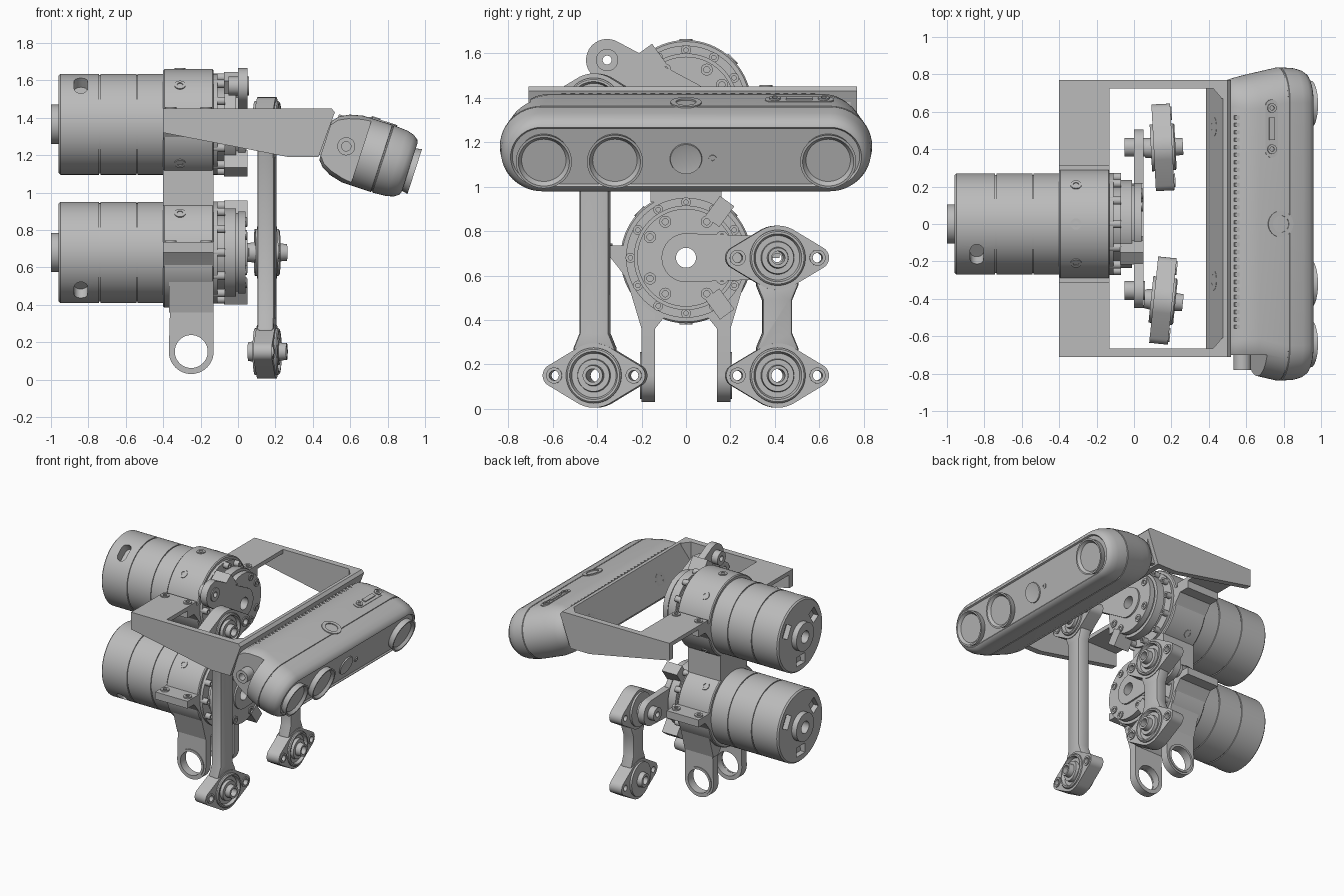
import bpy, bmesh, math
from math import pi, cos, sin, radians
from mathutils import Matrix, Vector
from mathutils.geometry import convex_hull_2d

if "Cube" in bpy.data.objects:
    bpy.data.objects.remove(bpy.data.objects["Cube"])

GREY = (0.5, 0.5, 0.5, 1)
mat = bpy.data.materials.new("machined grey")
mat.use_nodes = True
mat.diffuse_color = GREY
mat.node_tree.nodes["Principled BSDF"].inputs["Base Color"].default_value = GREY
I = Matrix.Identity(4)


def shade(mesh):
    for p in mesh.polygons:
        p.use_smooth = True
    mesh.set_sharp_from_angle(angle=radians(32))


def finish(name, bm, m=I):
    bmesh.ops.remove_doubles(bm, verts=bm.verts, dist=1e-5)
    bmesh.ops.recalc_face_normals(bm, faces=bm.faces)
    bm.transform(m)
    mesh = bpy.data.meshes.new(name)
    bm.to_mesh(mesh)
    bm.free()
    mesh.materials.append(mat)
    shade(mesh)
    ob = bpy.data.objects.new(name, mesh)
    bpy.context.collection.objects.link(ob)
    return ob


def apply_modifier(ob, kind, **settings):
    mod = ob.modifiers.new(kind, kind)
    for key, value in settings.items():
        setattr(mod, key, value)
    bpy.context.view_layer.update()
    graph = bpy.context.evaluated_depsgraph_get()
    mesh = bpy.data.meshes.new_from_object(ob.evaluated_get(graph))
    ob.modifiers.clear()
    ob.data = mesh
    shade(mesh)


def bevel(ob, width):
    apply_modifier(ob, "BEVEL", width=width, segments=2, limit_method="ANGLE")


def cut(ob, cutter):
    cutter.hide_render = True
    apply_modifier(ob, "BOOLEAN", object=cutter, operation="DIFFERENCE", solver="EXACT")
    bpy.data.objects.remove(cutter)


def circle(a, b, r, n=40):
    return [(a + r * cos(2 * pi * i / n), b + r * sin(2 * pi * i / n)) for i in range(n)]


def hull(*circles):
    pts = [p for c in circles for p in circle(*c)]
    return [pts[i] for i in convex_hull_2d([Vector(p) for p in pts])]


def rect(a0, a1, b0, b1):
    return [(a0, b0), (a1, b0), (a1, b1), (a0, b1)]


def prism(name, outline, lo, hi, axis="x", m=I, holes=()):
    """Extrude an outline along an axis, with optional round holes."""
    place = {"x": lambda a, b, h: (h, a, b), "y": lambda a, b, h: (a, h, b),
             "z": lambda a, b, h: (a, b, h)}[axis]
    bm = bmesh.new()
    low, top = [[bm.verts.new(place(a, b, h)) for a, b in outline] for h in (lo, hi)]
    bm.faces.new(low)
    bm.faces.new(top)
    for i in range(len(low)):
        bm.faces.new((low[i - 1], low[i], top[i], top[i - 1]))
    ob = finish(name, bm, m)
    for a, b, r in holes:
        cut(ob, prism("cutter", circle(a, b, r), lo - 0.1, hi + 0.1, axis, m))
    return ob


def lathe(name, profile, m=I, n=64):
    """Revolve a closed (x, radius) loop about the x axis."""
    bm = bmesh.new()
    vs = [bm.verts.new((x, 0, r)) for x, r in profile]
    edges = [bm.edges.new((vs[i - 1], vs[i])) for i in range(len(vs))]
    bmesh.ops.spin(bm, geom=vs + edges, cent=(0, 0, 0), axis=(1, 0, 0), angle=2 * pi, steps=n)
    return finish(name, bm, m)


def tube(name, x0, x1, r, inner, m=I, n=24):
    return lathe(name, [(x0, inner), (x0, r), (x1, r), (x1, inner)], m, n)


def at(x, y, z):
    return Matrix.Translation((x, y, z))


def groove(x):
    return [(x - .004, .27), (x - .004, .263), (x + .004, .263), (x + .004, .27)]


# Two motors with housings, output discs and cranks
LOW, HIGH = 0.68, 1.365
MOTOR = ([(-1, .045), (-1, .105), (-.96, .105), (-.96, .26), (-.95, .27)] + groove(-.74) + groove(-.54) +
         [(-.4, .27), (-.4, .288), (-.393, .295), (-.137, .295), (-.13, .288), (-.13, .27), (-.11, .27),
          (-.11, .2), (-.075, .2), (-.075, .235), (-.012, .235), (-.012, .21), (0, .21), (0, .22),
          (.04, .22), (.04, .1), (.046, .1), (.046, .045)])
for label, zc, crank_angle, slot_angle in (("lower", LOW, 0, 230), ("upper", HIGH, 150, 128)):
    c = at(0, 0, zc)
    body = lathe(label + "_motor", MOTOR, c, 96)
    # Cooling slot in the side and vents in the rear face
    turn = c @ Matrix.Rotation(radians(slot_angle), 4, "X")
    cut(body, prism("cutter", hull((-.84, -.03, .036), (-.84, .03, .036)), .2, .4, "z",
                    c @ Matrix.Rotation(radians(slot_angle - 90), 4, "X")))
    for k in range(3):
        cut(body, prism("cutter", rect(.15, .22, -.05, .05), -1.1, -.92, "x",
                        c @ Matrix.Rotation(k * 2 * pi / 3 + .5, 4, "X")))
    # Radial screws round the housing
    for k in range(8):
        spin = c @ Matrix.Rotation(k * pi / 4, 4, "X") @ at(-.31, 0, 0)
        tube(label + "_housing_screw", .288, .3, .03, .015, spin @ Matrix.Rotation(-pi / 2, 4, "Y"))
    # Bolt circles on the output disc
    for k in range(12):
        a = k * pi / 6
        tube(label + "_ring_bolt", -.13, -.07, .022, .01, c @ at(0, .25 * cos(a), .25 * sin(a)))
        if k % 3:
            tube(label + "_disc_bolt", .035, .047, .027, .014, c @ at(0, .187 * cos(a), .187 * sin(a)))
    # Crank arm, its end stops and its side lugs
    swing = c @ Matrix.Rotation(radians(crank_angle), 4, "X")
    arm = prism(label + "_crank", hull((0, 0, .11), (.41, 0, .095)), 0, .052, "x", swing,
                [(0, 0, .045), (.41, 0, .025)])
    tube(label + "_crank_boss", -.05, .1 if zc == LOW else .06, .05, .02, swing @ at(0, .41, 0), 40)
    for s in (-1, 1):
        a = s * radians(54)
        stop = c @ Matrix.Rotation(a if zc == LOW else pi - a, 4, "X")
        prism(label + "_crank_stop", rect(.2, .315, -.04, .04), -.075, .05, "x", stop)
        lug = [(s * y, z) for y, z in ((.25, -.12), (.3, -.05), (.34, 0), (.42, 0), (.42, .055), (.25, .055))]
        prism(label + "_side_lug", lug, -.4, -.13, "x", c)
        for x in (-.36, -.17):
            tube(label + "_lug_screw", .055, .093 if zc == HIGH else .065, .03, .014,
                 c @ at(x, s * .36, 0) @ Matrix.Rotation(-pi / 2, 4, "Y"))

# Neck joining the housings and the two lower mounting legs
prism("housing_neck", rect(-.4, -.13, -.16, .16), .93, 1.12, "z")
for s in (-1, 1):
    leg = [p for p in hull((-.25, .15, .12), (-.245, .5, .115))]
    y0, y1 = sorted((s * .14, s * .2))
    prism("mounting_leg", leg, y0, y1, "y", I, [(-.25, .15, .09)])
    prism("leg_shoulder", [(s * y, z) for y, z in ((.14, .36), (.2, .36), (.26, .56), (.06, .56), (.1, .41))],
          -.37, -.13)
    tube("leg_bushing", .195, .207, .105, .088,
         at(-.25, 0, .15) @ Matrix.Rotation(s * pi / 2, 4, "Z"), 48)

# Link rods with a flanged bearing at each end
BEARING = [(.055, .03), (.055, .05), (.09, .055), (.09, .125), (.215, .125), (.222, .118), (.222, .108),
           (.2, .1), (.2, .075), (.222, .072), (.222, .048), (.262, .045), (.262, .03)]
for side, y, top, tilt in (("right", -.41, HIGH, -6), ("left", .41, LOW, 3)):
    base = at(.16, y, 0) @ Matrix.Rotation(radians(tilt), 4, "Z") @ at(-.16, 0, 0)
    for z in (.15, top):
        m = base @ at(0, 0, z)
        flange = prism(side + "_bearing_flange", hull((0, 0, .145), (-.18, 0, .052), (.18, 0, .052)),
                       .105, .205, "x", m, [(0, 0, .11), (-.18, 0, .022), (.18, 0, .022)])
        lathe(side + "_bearing", BEARING, m)
        for s in (-1, 1):
            tube(side + "_flange_screw", .2, .212, .036, .022, m @ at(0, s * .18, 0))
    half = [(.1, .26), (.067, .34), (.067, top - .19), (.1, top - .11)]
    rod = prism(side + "_link_rod", half + [(-a, b) for a, b in reversed(half)], .11, .2, "x", base)
    bevel(rod, .015)

# Bracket carrying the sensor bar
SIDE = [(-.4, 1.45), (.5, 1.45), (.518, 1.43), (.43, 1.19), (.27, 1.19), (-.4, 1.32)]
for name, y0, y1 in (("right", -.71, -.665), ("left", .725, .77)):
    prism(name + "_bracket_arm", SIDE, y0, y1, "y")
for name, y0, y1 in (("right", -.71, -.31), ("left", .31, .77)):
    prism(name + "_bracket_flange", rect(-.4, -.13, y0, y1), 1.42, 1.45, "z")
prism("bracket_front_wall", [(.475, 1.45), (.5, 1.45), (.518, 1.43), (.43, 1.19), (.385, 1.19)], -.7, .76, "y")
for y, s in ((.74, -1), (-.68, 1)):
    prism("bracket_corner", [(.41, y), (.5, y), (.5, y + s * .07), (.47, y + s * .07)], 1.2, 1.45, "z",
          Matrix.Shear("XY", 4, (0, 0)))

# Sensor bar: lofted stadium sections, tilted downwards
TILT = Matrix.Rotation(radians(18), 4, "Y")
MID = 1.362
SECTIONS = [(.05, .11, .74), (.08, .143, .77), (.13, .17, .785), (.2, .187, .802), (.364, .189, .838),
            (.366, .184, .833), (.372, .184, .833), (.374, .189, .838), (.45, .184, .833), (.49, .173, .822),
            (.515, .155, .805), (.522, .14, .79), (.512, .132, .782)]
bm = bmesh.new()
rings = []
for x, h, length in SECTIONS:
    outline = [(length - h + h * cos(t), h * sin(t)) for t in (pi * (i / 24 - .5) for i in range(25))]
    outline += [(-a, -b) for a, b in outline]
    rings.append([bm.verts.new((x, a, MID + b)) for a, b in outline])
for r0, r1 in zip(rings, rings[1:]):
    for i in range(len(r0)):
        bm.faces.new((r0[i - 1], r0[i], r1[i], r1[i - 1]))
bm.faces.new(rings[0])
bm.faces.new(rings[-1])
bar = finish("sensor_bar", bm, TILT)
cut(bar, prism("cutter", rect(-.1, .25, -1, -.7), 1, 1.7, "z", TILT))

# Connector on the cut corner
plug = TILT @ at(.165, 0, 1.365) @ Matrix.Rotation(-pi / 2, 4, "Z")
tube("side_connector", .69, .78, .048, .025, plug, 32)

# Lenses, sensor opening and indicator on the front face
for y in (-.64, -.32, .64):
    lathe("lens", [(.5, 0), (.5, .115), (.555, .126), (.555, .115), (.535, .1), (.535, 0)],
          TILT @ at(0, y, 1.35))
lathe("small_lens", [(.5, 0), (.5, .075), (.52, .07), (.515, .04), (.515, 0)], TILT @ at(0, 0, 1.35))
tube("indicator", .505, .518, .018, .008, TILT @ at(0, .12, 1.35))

# Socket, control plate and vents on top of the bar
UP = Matrix.Rotation(-pi / 2, 4, "Y")
tube("mount_socket", -.03, .008, .07, .045, TILT @ at(.32, 0, MID + .187) @ UP, 40)
prism("control_plate", hull((.27, .39, .035), (.27, .63, .035)), 1.54, 1.554, "z", TILT)
for y in (.4, .62):
    tube("control_screw", 0, .012, .025, .012, TILT @ at(.27, y, 1.55) @ UP)
prism("control_button", rect(.255, .285, .45, .57), 1.545, 1.562, "z", TILT)
for k in range(29):
    y = -.56 + k * .04
    prism("vent_rib", rect(.075, .1, y, y + .02), 1.47, 1.516, "z", TILT)

# Bolt seats on the inside of the bracket wall
for y in (.52, -.3):
    tube("wall_bolt_seat", .0, .03, .055, .03, TILT @ at(.0, y, 1.37), 32)
